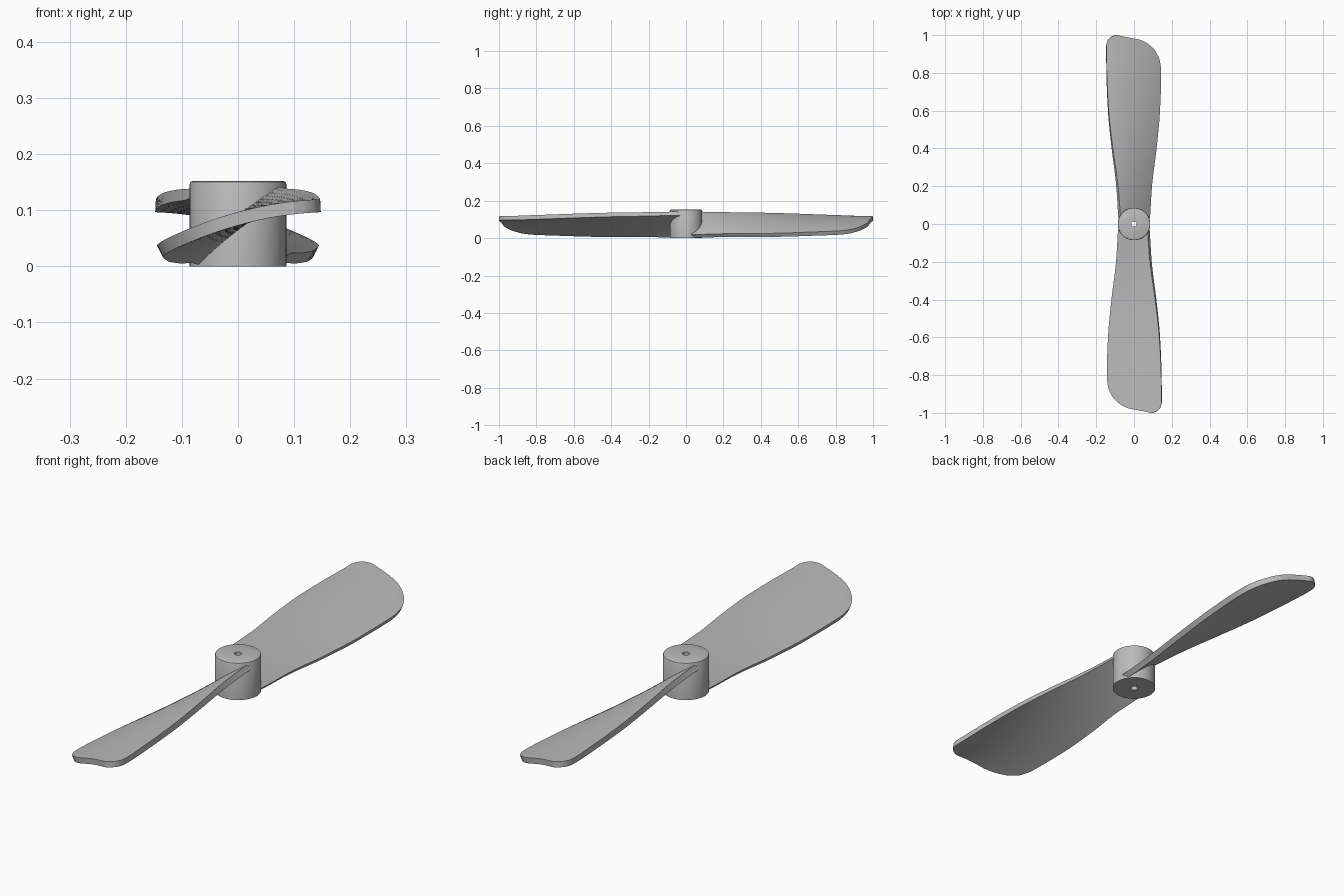
import bpy, bmesh, math

cube = bpy.data.objects.get("Cube")
if cube:
    bpy.data.objects.remove(cube)

grey = bpy.data.materials.new("light grey")
grey.use_nodes = True
colour = (0.5, 0.5, 0.5, 1)
grey.diffuse_color = colour
grey.node_tree.nodes["Principled BSDF"].inputs["Base Color"].default_value = colour


def make_object(name, bm):
    mesh = bpy.data.meshes.new(name)
    bmesh.ops.recalc_face_normals(bm, faces=bm.faces)
    bm.to_mesh(mesh)
    bm.free()
    mesh.materials.append(grey)
    obj = bpy.data.objects.new(name, mesh)
    bpy.context.collection.objects.link(obj)
    return obj


def shade(obj, degrees):
    bpy.ops.object.select_all(action='DESELECT')
    obj.select_set(True)
    bpy.context.view_layer.objects.active = obj
    bpy.ops.object.shade_smooth_by_angle(angle=math.radians(degrees))


def smooth_lookup(points, r):
    """Monotone cubic interpolation through (radius, value) points."""
    n = len(points)
    d = [(points[i + 1][1] - points[i][1]) / (points[i + 1][0] - points[i][0])
         for i in range(n - 1)]
    m = [d[0]] + [2 * a * b / (a + b) if a * b > 0 else 0
                  for a, b in zip(d, d[1:])] + [d[-1]]
    i = max(k for k in range(n - 1) if k == 0 or points[k][0] <= r)
    (r0, v0), (r1, v1) = points[i], points[i + 1]
    h = r1 - r0
    t = (r - r0) / h
    return (v0 + t * h * m[i] + t * t * (3 * (v1 - v0) - h * (2 * m[i] + m[i + 1]))
            + t ** 3 * (2 * (v0 - v1) + h * (m[i] + m[i + 1])))


# Hub: a lathed sleeve with a bore and a small rounded top rim
R, H, BORE = 0.086, 0.152, 0.014
profile = [(BORE, 0), (R, 0), (R, H - 0.005), (R - 0.0015, H - 0.0015),
           (R - 0.005, H), (BORE, H)]
bm = bmesh.new()
ring = [bm.verts.new((x, 0, z)) for x, z in profile]
edges = [bm.edges.new((a, b)) for a, b in zip(ring, ring[1:] + ring[:1])]
bmesh.ops.spin(bm, geom=ring + edges, cent=(0, 0, 0), axis=(0, 0, 1),
               angle=math.tau, steps=64)
bmesh.ops.remove_doubles(bm, verts=bm.verts, dist=1e-5)
shade(make_object("hub", bm), 40)

# Blade outline by radius: the low edge sweeps round at the tip
LOW = [(0.03, 0.077), (0.2, 0.088), (0.4, 0.113), (0.6, 0.132), (0.8, 0.139),
       (0.86, 0.133), (0.91, 0.112), (0.95, 0.075), (0.975, 0.03),
       (0.985, -0.02), (0.994, -0.065), (1.0, -0.09)]
HIGH = [(0.03, 0.077), (0.2, 0.089), (0.4, 0.115), (0.6, 0.136), (0.8, 0.145),
        (0.94, 0.147), (0.97, 0.14), (0.99, 0.122), (1.0, 0.1)]
ROWS, COLS = 56, 16


def blade_height(x, r):
    """Twisted, cambered mid surface: steep at the hub, flatter at the tip."""
    f = min(r, 0.9) / 0.9
    half = 0.075 + 0.07 * math.sin(f * math.pi / 2) ** 1.5
    u = x / half
    slope = 0.059 - 0.019 * f ** 1.6
    camber = 0.006 + 0.011 * f
    return 0.078 + 0.007 * f + slope * u - camber * u * u


def make_blade(name, turn):
    bm = bmesh.new()
    grid = []
    for i in range(ROWS + 1):
        r = 0.03 + 0.97 * (1 - (1 - i / ROWS) ** 2)
        lo, hi = -smooth_lookup(LOW, r), smooth_lookup(HIGH, r)
        row = []
        for j in range(COLS + 1):
            x = lo + (hi - lo) * j / COLS
            row.append(bm.verts.new((turn * x, -turn * r, blade_height(x, r))))
        grid.append(row)
    for a, b in zip(grid, grid[1:]):
        for j in range(COLS):
            bm.faces.new((a[j], a[j + 1], b[j + 1], b[j]))
    obj = make_object(name, bm)
    solid = obj.modifiers.new("thickness", 'SOLIDIFY')
    solid.thickness = 0.023
    solid.offset = 0
    bpy.context.view_layer.objects.active = obj
    bpy.ops.object.modifier_apply(modifier=solid.name)
    shade(obj, 40)


make_blade("front_blade", 1)
make_blade("back_blade", -1)
